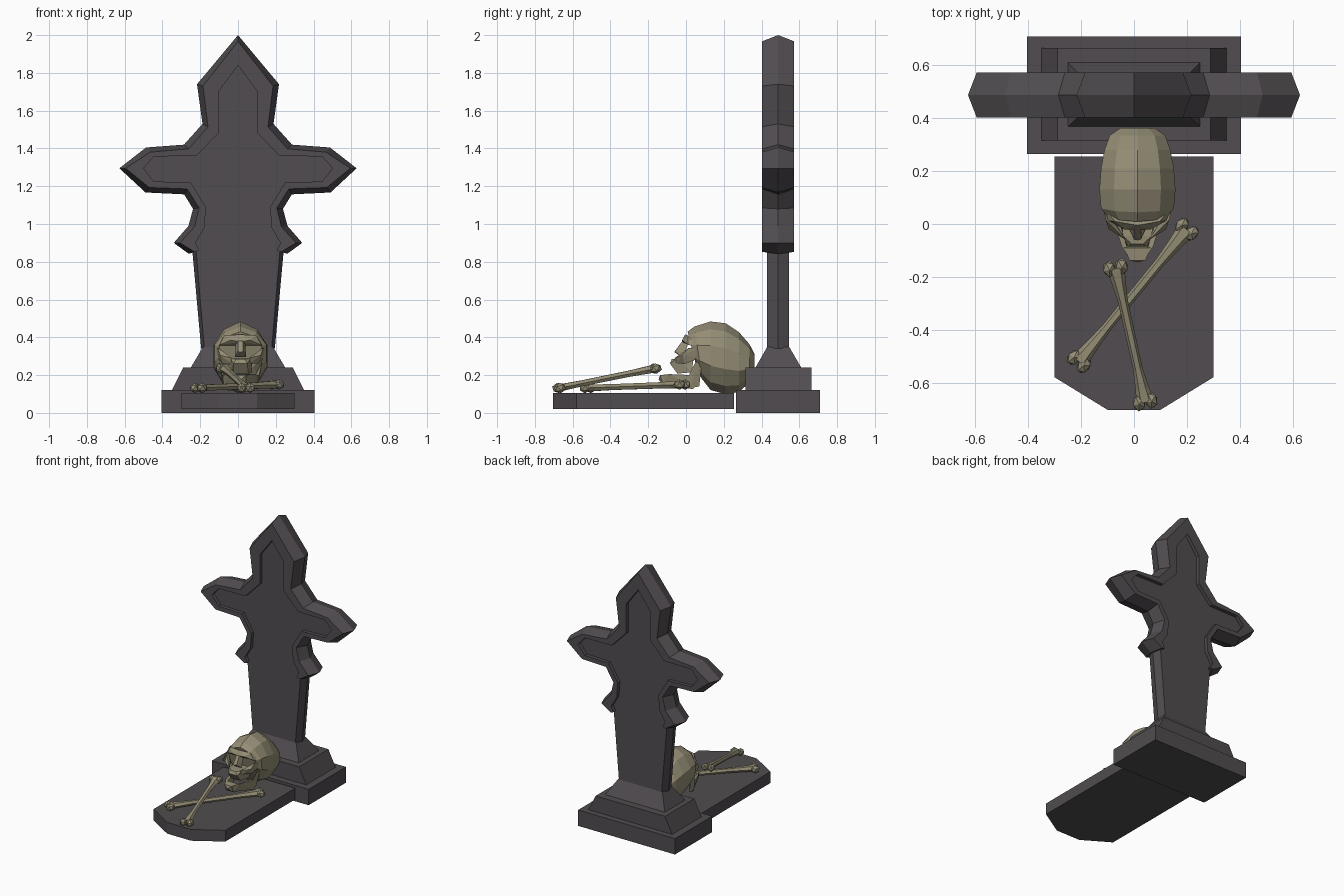
import bpy, bmesh, math
from mathutils import Vector, Matrix

if "Cube" in bpy.data.objects:
    bpy.data.objects.remove(bpy.data.objects["Cube"], do_unlink=True)


def material(name, rgb):
    m = bpy.data.materials.new(name)
    m.use_nodes = True
    m.diffuse_color = (*rgb, 1)
    m.node_tree.nodes["Principled BSDF"].inputs["Base Color"].default_value = (*rgb, 1)
    return m


STONE = material("dark stone", (0.082, 0.073, 0.08))
BONE = material("old bone", (0.30, 0.27, 0.18))
MID = 0.488   # depth of the headstone centre plane
SX = 0.013    # skull centre line


def finish(name, bm, mat):
    bmesh.ops.recalc_face_normals(bm, faces=bm.faces)
    me = bpy.data.meshes.new(name)
    bm.to_mesh(me)
    bm.free()
    me.materials.append(mat)
    ob = bpy.data.objects.new(name, me)
    bpy.context.collection.objects.link(ob)
    return ob


def loft(name, rings, mat):
    """Skin a list of equal-length rings and cap both ends."""
    bm = bmesh.new()
    rows = [[bm.verts.new(p) for p in ring] for ring in rings]
    n = len(rows[0])
    for a, b in zip(rows, rows[1:]):
        for i in range(n):
            j = (i + 1) % n
            bm.faces.new((a[i], a[j], b[j], b[i]))
    bm.faces.new(rows[0])
    bm.faces.new(rows[-1])
    return finish(name, bm, mat)


def hull(name, pts, mat, sides=(1,)):
    """Convex faceted lump; sides=(1, -1) also adds the mirrored points."""
    bm = bmesh.new()
    for s in sides:
        for x, y, z in pts:
            bm.verts.new((SX + s * x, y, z))
    bmesh.ops.remove_doubles(bm, verts=bm.verts, dist=0.0005)
    bmesh.ops.convex_hull(bm, input=bm.verts)
    bmesh.ops.delete(bm, geom=[v for v in bm.verts if not v.link_faces], context="VERTS")
    return finish(name, bm, mat)


def rect(hx, y0, y1, z):
    return [(-hx, y0, z), (hx, y0, z), (hx, y1, z), (-hx, y1, z)]


# Stepped pedestal
loft("plinth", [rect(0.405, 0.265, 0.71, 0), rect(0.405, 0.265, 0.71, 0.12)], STONE)
loft("plinth_step", [rect(0.35, 0.315, 0.665, 0.12), rect(0.29, 0.315, 0.665, 0.24)], STONE)


def hexagon(hx, edge, hy, z):
    return [(-hx, MID, z), (-edge, MID - hy, z), (edge, MID - hy, z),
            (hx, MID, z), (edge, MID + hy, z), (-edge, MID + hy, z)]


# Flared foot and tapering shaft
loft("shaft_foot", [rect(0.25, 0.368, 0.61, 0.24), rect(0.185, 0.43, 0.546, 0.35)], STONE)
loft("shaft", [hexagon(0.195, 0.178, 0.058, 0.34), hexagon(0.242, 0.222, 0.058, 0.86)], STONE)

# Cross head: raised pointed rim around a recessed panel
outer = [(0, 2.0), (0.217, 1.74), (0.188, 1.53), (0.286, 1.42), (0.487, 1.405),
         (0.628, 1.295), (0.49, 1.167), (0.285, 1.157), (0.238, 1.08),
         (0.262, 0.99), (0.34, 0.9), (0.26, 0.842)]
inner = [(0, 1.84), (0.1, 1.705), (0.1, 1.485), (0.22, 1.36), (0.445, 1.358),
         (0.5, 1.295), (0.445, 1.225), (0.25, 1.22), (0.17, 1.09),
         (0.178, 0.98), (0.225, 0.9), (0.205, 0.86)]


def both_sides(path):
    return [(-x, z) for x, z in reversed(path[1:])] + path


sections = []
for o, i in zip(both_sides(outer), both_sides(inner)):
    o, i = Vector(o), Vector(i)
    f = o + (i - o).normalized() * 0.033
    sections.append([(o.x, MID, o.y), (f.x, MID - 0.085, f.y), (i.x, MID - 0.085, i.y),
                     (i.x, MID + 0.085, i.y), (f.x, MID + 0.085, f.y)])
loft("cross_rim", sections, STONE)
loft("cross_panel", [[(x, y, z) for x, z in both_sides(inner)]
                     for y in (MID - 0.058, MID + 0.058)], STONE)

# Grave slab with clipped front corners
plan = [(-0.3, 0.255), (-0.3, -0.58), (-0.1, -0.703), (0.1, -0.703), (0.3, -0.58), (0.3, 0.255)]
loft("grave_slab", [[(x, y, z) for x, y in plan] for z in (0.02, 0.105)], STONE)

# Cranium: rings from the face to the back (y, half width, low, high, lean)
rings = []
for y, w, lo, hi, lean in [(0.035, 0.112, 0.225, 0.425, -0.25), (0.065, 0.138, 0.185, 0.45, -0.15),
                           (0.13, 0.144, 0.13, 0.475, 0), (0.21, 0.138, 0.108, 0.465, 0),
                           (0.28, 0.125, 0.118, 0.42, 0), (0.335, 0.105, 0.165, 0.36, 0),
                           (0.363, 0.065, 0.215, 0.31, 0)]:
    ring = []
    for k in range(10):
        a = math.tau * (k + 0.5) / 10
        dz = math.sin(a) / 0.951 * (hi - lo) / 2 if k in (2, 7) else math.sin(a) * (hi - lo) / 2
        ring.append((SX + w * math.cos(a) * 1.05, y + lean * dz, (lo + hi) / 2 + dz))
    rings.append(ring)
loft("cranium", rings, BONE)

# Face: separate lumps leave the eye sockets and nose open
PAIR = (1, -1)
hull("brow", [(0, -0.02, 0.375), (0.05, -0.02, 0.385), (0.11, 0.012, 0.36), (0.085, 0.01, 0.41),
              (0.125, 0.06, 0.35), (0, -0.005, 0.415), (0, 0.04, 0.36)], BONE, PAIR)
hull("nose_bridge", [(0.012, -0.02, 0.38), (0.026, 0.01, 0.36), (0.014, -0.058, 0.325),
                     (0.03, -0.02, 0.295), (0, -0.062, 0.322)], BONE, PAIR)
hull("upper_jaw", [(0.022, -0.075, 0.285), (0.055, -0.045, 0.288), (0.036, -0.086, 0.262),
                   (0.042, -0.045, 0.208), (0.062, 0.03, 0.215), (0.06, 0.04, 0.285)], BONE, PAIR)
for s, side in ((1, "left"), (-1, "right")):
    hull("cheekbone_" + side, [(0.13, 0.06, 0.34), (0.12, 0.015, 0.345), (0.108, -0.02, 0.305),
                               (0.045, -0.06, 0.29), (0.05, -0.05, 0.262), (0.095, -0.005, 0.26),
                               (0.12, 0.07, 0.29)], BONE, (s,))
    hull("jaw_side_" + side, [(0.025, -0.135, 0.2), (0.03, -0.12, 0.152), (0.06, -0.085, 0.205),
                              (0.098, 0.04, 0.2), (0.092, 0.04, 0.125), (0.075, 0.03, 0.2),
                              (0.07, 0.03, 0.13)], BONE, (s,))
    hull("jaw_hinge_" + side, [(0.098, 0.015, 0.2), (0.092, 0.02, 0.13), (0.09, 0.07, 0.14),
                               (0.115, 0.05, 0.27), (0.115, 0.085, 0.27), (0.08, 0.05, 0.2)], BONE, (s,))
hull("chin", [(0.03, -0.138, 0.2), (0.03, -0.12, 0.15), (0.05, -0.09, 0.205),
              (0.045, -0.08, 0.155), (0, -0.145, 0.175)], BONE, PAIR)


# Long bones: six-sided shaft with a two-lobed knuckle at each end
def long_bone(name, start, end):
    start, end = Vector(start), Vector(end)
    axis = (end - start).normalized()
    side = axis.cross(Vector((0, 0, 1))).normalized()
    up = side.cross(axis)
    rows = []
    for t, w, h in [(0, 0.036, 0.024), (0.1, 0.027, 0.022), (0.25, 0.019, 0.019),
                    (0.75, 0.018, 0.018), (0.9, 0.026, 0.02), (1, 0.034, 0.022)]:
        c = start.lerp(end, t)
        rows.append([c + side * w * math.cos(k * math.tau / 6) + up * h * math.sin(k * math.tau / 6)
                     for k in range(6)])
    loft(name + "_shaft", rows, BONE)
    turn = Matrix((side, axis, up)).transposed().to_4x4()
    bm = bmesh.new()
    for c in (start, end):
        for s in PAIR:
            place = Matrix.Translation(c + side * s * 0.024) @ turn @ Matrix.Diagonal((0.026, 0.034, 0.028, 1))
            bmesh.ops.create_icosphere(bm, subdivisions=1, radius=1, matrix=place)
    finish(name + "_knuckles", bm, BONE)


long_bone("upper_bone", (-0.07, -0.165, 0.235), (0.042, -0.672, 0.132))
long_bone("lower_bone", (0.2, -0.02, 0.15), (-0.208, -0.52, 0.132))
